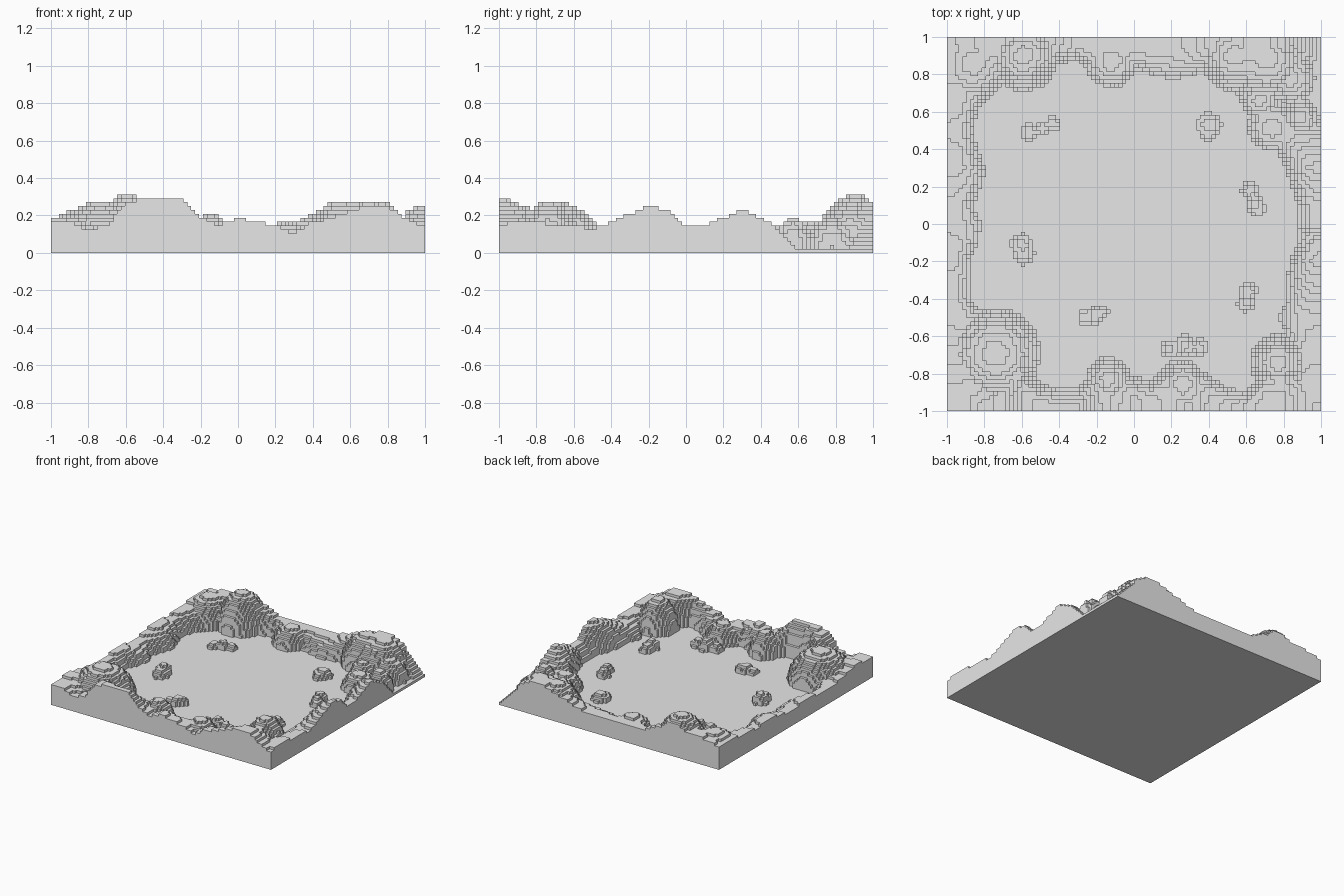
import bpy
import bmesh
import math

cube = bpy.data.objects.get("Cube")
if cube:
    bpy.data.objects.remove(cube)

COUNT = 96            # cells along one side
CELL = 2 / COUNT

stone = bpy.data.materials.new("plain_grey_stone")
stone.use_nodes = True
grey = (0.8, 0.8, 0.8, 1)
stone.diffuse_color = grey
stone.node_tree.nodes["Principled BSDF"].inputs["Base Color"].default_value = grey

# Height and width in cells of the rim, sampled evenly along each border
FRONT_HEIGHT = [8, 8, 6, 7, 13, 14, 14, 14, 9, 7, 9, 8, 7, 5, 8, 9, 11, 12, 12, 9, 6]
FRONT_WIDTH = [14, 14, 14, 14, 14, 7, 6, 6, 12, 13, 9, 8, 13, 13, 9, 6, 5, 12, 14, 12, 10]
RIGHT_HEIGHT = [7, 8, 8, 7, 7, 6, 8, 10, 12, 11, 7, 7, 9, 11, 9, 6, 1, 1, 1, 1, 1]
RIGHT_WIDTH = [10, 10, 10, 10, 9, 11, 9, 9, 8, 6, 6, 6, 8, 9, 12, 16, 14, 9, 9, 9, 9]
BACK_HEIGHT = [9, 10, 11, 11, 12, 11, 9, 7, 7, 7, 7, 7, 7, 8, 10, 11, 13, 13, 11, 5, 1]
BACK_WIDTH = [14, 14, 14, 11, 12, 13, 7, 6, 10, 13, 8, 10, 11, 10, 9, 13, 16, 17, 17, 10, 5]
LEFT_HEIGHT = [6, 8, 9, 8, 7, 6, 6, 6, 7, 7, 6, 6, 7, 8, 8, 7, 8, 8, 9, 9, 9]
LEFT_WIDTH = [18, 18, 20, 18, 14, 10, 6, 6, 6, 8, 9, 7, 9, 10, 8, 7, 8, 11, 14, 15, 15]

# Boulders on the rim: x, y, radius, top in cells
BOULDERS = [
    (-0.59, 0.9, 0.19, 15), (-0.86, 0.86, 0.2, 11), (0.54, 0.9, 0.19, 13),
    (0.71, 0.88, 0.2, 13), (0.84, 0.78, 0.13, 9), (0.89, 0.57, 0.1, 9),
    (0.74, 0.52, 0.13, 7), (0.67, 0.66, 0.1, 8), (0.77, -0.74, 0.15, 13),
    (-0.14, -0.83, 0.12, 10), (-0.74, -0.69, 0.24, 13), (0.26, -0.86, 0.13, 8),
    (-0.12, 0.87, 0.14, 8),
]

# Loose rocks on the floor: each is a cluster of small domes
ROCKS = [
    [(-0.56, 0.49, 0.05, 3), (-0.49, 0.51, 0.04, 4), (-0.43, 0.54, 0.04, 3)],
    [(0.4, 0.53, 0.07, 4), (0.39, 0.48, 0.04, 3)],
    [(0.62, 0.18, 0.05, 4), (0.65, 0.1, 0.05, 4), (0.66, 0.07, 0.04, 3)],
    [(-0.6, -0.11, 0.06, 5), (-0.59, -0.16, 0.06, 4)],
    [(-0.26, -0.5, 0.04, 3), (-0.21, -0.49, 0.05, 4), (-0.17, -0.47, 0.04, 4)],
    [(0.61, -0.36, 0.05, 4), (0.6, -0.42, 0.05, 5)],
    [(0.19, -0.67, 0.05, 4), (0.27, -0.65, 0.06, 5), (0.35, -0.66, 0.05, 4)],
]


def sample(values, t):
    """Straight-line reading of an evenly spaced profile, t from -1 to 1."""
    place = (t + 1) / 2 * (len(values) - 1)
    k = min(int(place), len(values) - 2)
    return values[k] + (values[k + 1] - values[k]) * (place - k)


def ridge(heights, widths, along, inward):
    ratio = inward / CELL / sample(widths, along)
    if ratio >= 1:
        return 1
    return 1 + (sample(heights, along) - 1) * (1 - ratio ** 3) ** 0.7


def dome(x, y, part):
    cx, cy, radius, top = part
    ratio = math.hypot(x - cx, y - cy) / radius
    return 1 + (top - 1) * math.sqrt(1 - ratio * ratio) if ratio < 1 else 1


def rim_height(x, y):
    borders = [
        ridge(FRONT_HEIGHT, FRONT_WIDTH, x, y + 1),
        ridge(BACK_HEIGHT, BACK_WIDTH, x, 1 - y),
        ridge(LEFT_HEIGHT, LEFT_WIDTH, y, x + 1),
        ridge(RIGHT_HEIGHT, RIGHT_WIDTH, y, 1 - x),
    ]
    return max(borders + [dome(x, y, b) for b in BOULDERS])


def finish(name, bm):
    bmesh.ops.remove_doubles(bm, verts=bm.verts, dist=CELL / 100)
    mesh = bpy.data.meshes.new(name)
    bm.to_mesh(mesh)
    bm.free()
    mesh.materials.append(stone)
    obj = bpy.data.objects.new(name, mesh)
    bpy.context.collection.objects.link(obj)


def stepped_heap(name, height_at):
    """Square columns whose tops follow a height rule, standing on the slab."""
    levels = {}
    for i in range(COUNT):
        for j in range(COUNT):
            level = round(height_at((i + 0.5) * CELL - 1, (j + 0.5) * CELL - 1))
            if level > 1:
                levels[i, j] = level
    bm = bmesh.new()

    def quad(corners):
        bm.faces.new([bm.verts.new((a * CELL - 1, b * CELL - 1, c * CELL))
                      for a, b, c in corners])

    for (i, j), top in levels.items():
        ring = [(i, j), (i + 1, j), (i + 1, j + 1), (i, j + 1)]
        quad([(a, b, top) for a, b in ring])
        sides = [(i, j - 1), (i + 1, j), (i, j + 1), (i - 1, j)]
        for k, side in enumerate(sides):
            (a, b), (c, d) = ring[k], ring[(k + 1) % 4]
            for z in range(levels.get(side, 1), top):
                quad([(a, b, z), (c, d, z), (c, d, z + 1), (a, b, z + 1)])
    finish(name, bm)


# Flat ground slab, one cell thick
bm = bmesh.new()
bmesh.ops.create_cube(bm, size=2)
for v in bm.verts:
    v.co.z = CELL if v.co.z > 0 else 0
finish("ground_slab", bm)

# Stepped rock rim around the border
stepped_heap("rocky_rim", rim_height)

# Loose rocks scattered on the floor
for number, parts in enumerate(ROCKS):
    stepped_heap(f"floor_rock_{number + 1}",
                 lambda x, y: max(dome(x, y, p) for p in parts))
